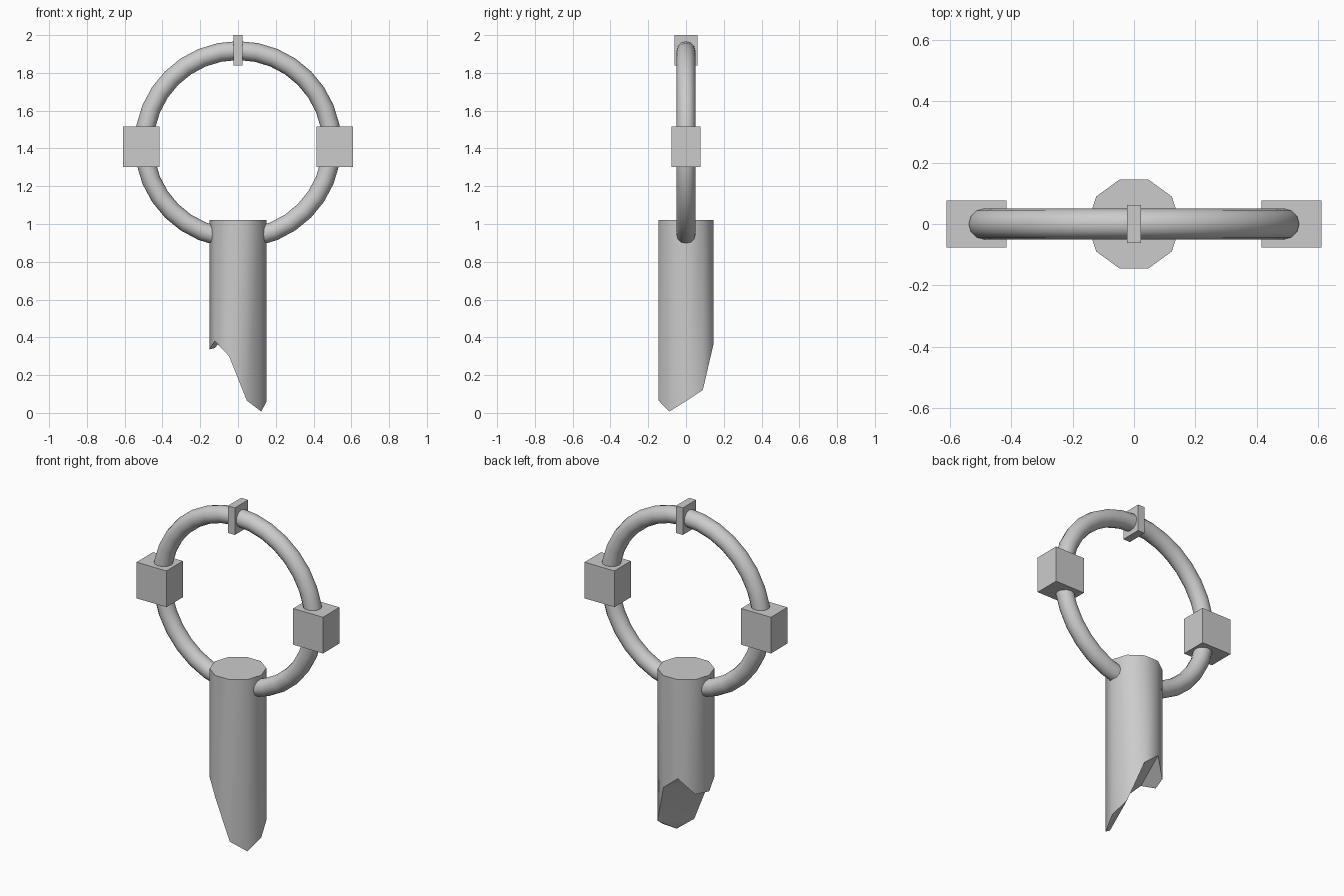
import bpy, bmesh, math

if "Cube" in bpy.data.objects:
    bpy.data.objects.remove(bpy.data.objects["Cube"])


def box(name, center, size):
    bpy.ops.mesh.primitive_cube_add(size=1, location=center)
    ob = bpy.context.object
    ob.name = name
    ob.scale = size
    bpy.ops.object.transform_apply(location=False, rotation=False, scale=True)
    return ob


# Upright ring
bpy.ops.mesh.primitive_torus_add(
    major_radius=0.497, minor_radius=0.05, major_segments=32, minor_segments=12,
    location=(0, 0, 1.421), rotation=(math.pi / 2, 0, 0))
bpy.context.object.name = "ring"
bpy.ops.object.shade_smooth_by_angle(angle=math.radians(40))

# Side blocks and thin top collar
for side, label in ((-1, "left"), (1, "right")):
    box(label + "_block", (side * 0.512, 0, 1.409), (0.195, 0.154, 0.214))
box("top_collar", (0, 0, 1.92), (0.046, 0.124, 0.16))

# Ten-sided shaft with a broken lower end: rim height at each corner
rim = [0.062, 0.122, 0.36, 0.437, 0.343, 0.336, 0.38, 0.30, 0.065, 0.007]
radius, top_z = 0.152, 1.022
bm = bmesh.new()
low, high = [], []
for i, z in enumerate(rim):
    a = math.tau * i / len(rim)
    x, y = radius * math.cos(a), radius * math.sin(a)
    low.append(bm.verts.new((x, y, z)))
    high.append(bm.verts.new((x, y, top_z)))
for i in range(len(rim)):
    j = (i + 1) % len(rim)
    bm.faces.new((low[i], low[j], high[j], high[i]))
bm.faces.new(high)
# Facets of the break
for facet in ((3, 4, 5, 6), (2, 3, 6, 7), (1, 2, 7, 8), (0, 1, 8, 9)):
    bm.faces.new([low[i] for i in reversed(facet)])
bmesh.ops.recalc_face_normals(bm, faces=bm.faces[:])
mesh = bpy.data.meshes.new("broken_shaft")
bm.to_mesh(mesh)
bm.free()
shaft = bpy.data.objects.new("broken_shaft", mesh)
bpy.context.collection.objects.link(shaft)
bpy.ops.object.select_all(action='DESELECT')
shaft.select_set(True)
bpy.context.view_layer.objects.active = shaft
bpy.ops.object.shade_smooth_by_angle(angle=math.radians(40))
